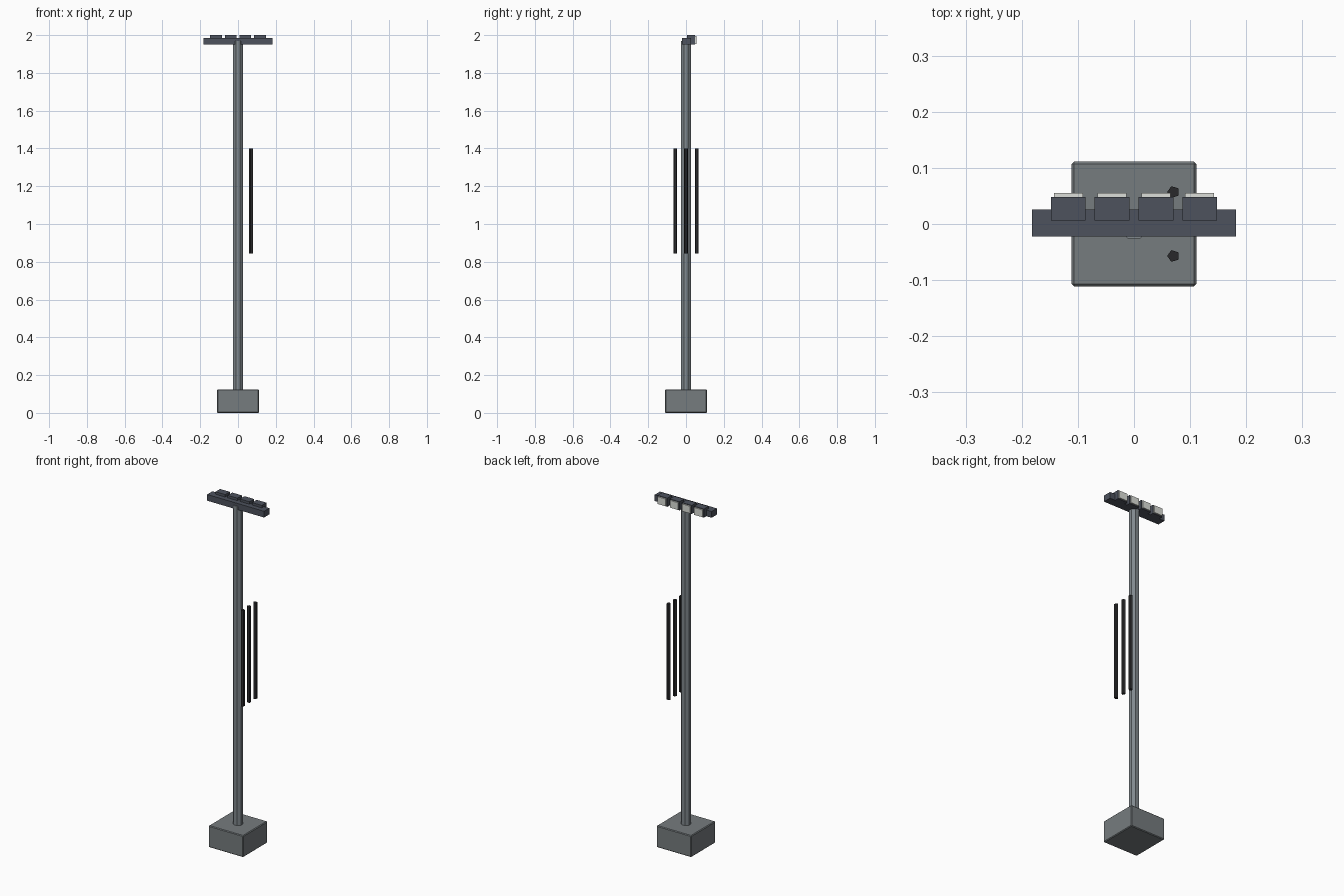
import bpy
import bmesh
import math
from mathutils import Matrix

old = bpy.data.objects.get("Cube")
if old:
    bpy.data.objects.remove(old, do_unlink=True)


def material(name, rgb):
    mat = bpy.data.materials.new(name)
    mat.use_nodes = True
    mat.diffuse_color = (*rgb, 1)
    mat.node_tree.nodes["Principled BSDF"].inputs["Base Color"].default_value = (*rgb, 1)
    return mat


CONCRETE = material("concrete grey", (0.18, 0.20, 0.21))
STEEL = material("steel grey", (0.22, 0.25, 0.27))
HOUSING = material("dark slate", (0.075, 0.085, 0.11))
LENS = material("pale lens", (0.72, 0.74, 0.70))
RUBBER = material("black cable", (0.022, 0.022, 0.024))


def finish(name, bm, mat, location):
    mesh = bpy.data.meshes.new(name)
    bm.to_mesh(mesh)
    bm.free()
    mesh.materials.append(mat)
    obj = bpy.data.objects.new(name, mesh)
    obj.location = location
    bpy.context.collection.objects.link(obj)
    return obj


def box(name, size, location, mat, bevel=0):
    bm = bmesh.new()
    bmesh.ops.create_cube(bm, size=1, matrix=Matrix.Diagonal((*size, 1)))
    obj = finish(name, bm, mat, location)
    if bevel:
        mod = obj.modifiers.new("edge", "BEVEL")
        mod.width = bevel
        mod.segments = 1
    return obj


def prism(name, sides, radius, bottom, top, xy, mat, turn):
    bm = bmesh.new()
    bmesh.ops.create_cone(bm, cap_ends=True, segments=sides, radius1=radius,
                          radius2=radius, depth=top - bottom,
                          matrix=Matrix.Rotation(turn, 4, "Z"))
    return finish(name, bm, mat, (*xy, (top + bottom) / 2))


# Footing and octagonal mast
box("footing", (0.222, 0.222, 0.125), (0, 0, 0.0625), CONCRETE, 0.004)
prism("mast", 8, 0.028, 0.12, 1.97, (0, 0), STEEL, math.pi / 8)

# Crossbar with four lamps facing the back
box("crossbar", (0.364, 0.048, 0.036), (0, 0.002, 1.968), HOUSING)
for i in range(4):
    x = (i - 1.5) * 0.078
    box(f"lamp_housing_{i + 1}", (0.062, 0.042, 0.05), (x, 0.027, 1.975), HOUSING)
    box(f"lamp_lens_{i + 1}", (0.052, 0.008, 0.042), (x, 0.051, 1.975), LENS)

# Three five-sided cables beside the mast
for i in range(3):
    prism(f"cable_{i + 1}", 5, 0.011, 0.845, 1.40, (0.07, (i - 1) * 0.057),
          RUBBER, math.pi / 2)
